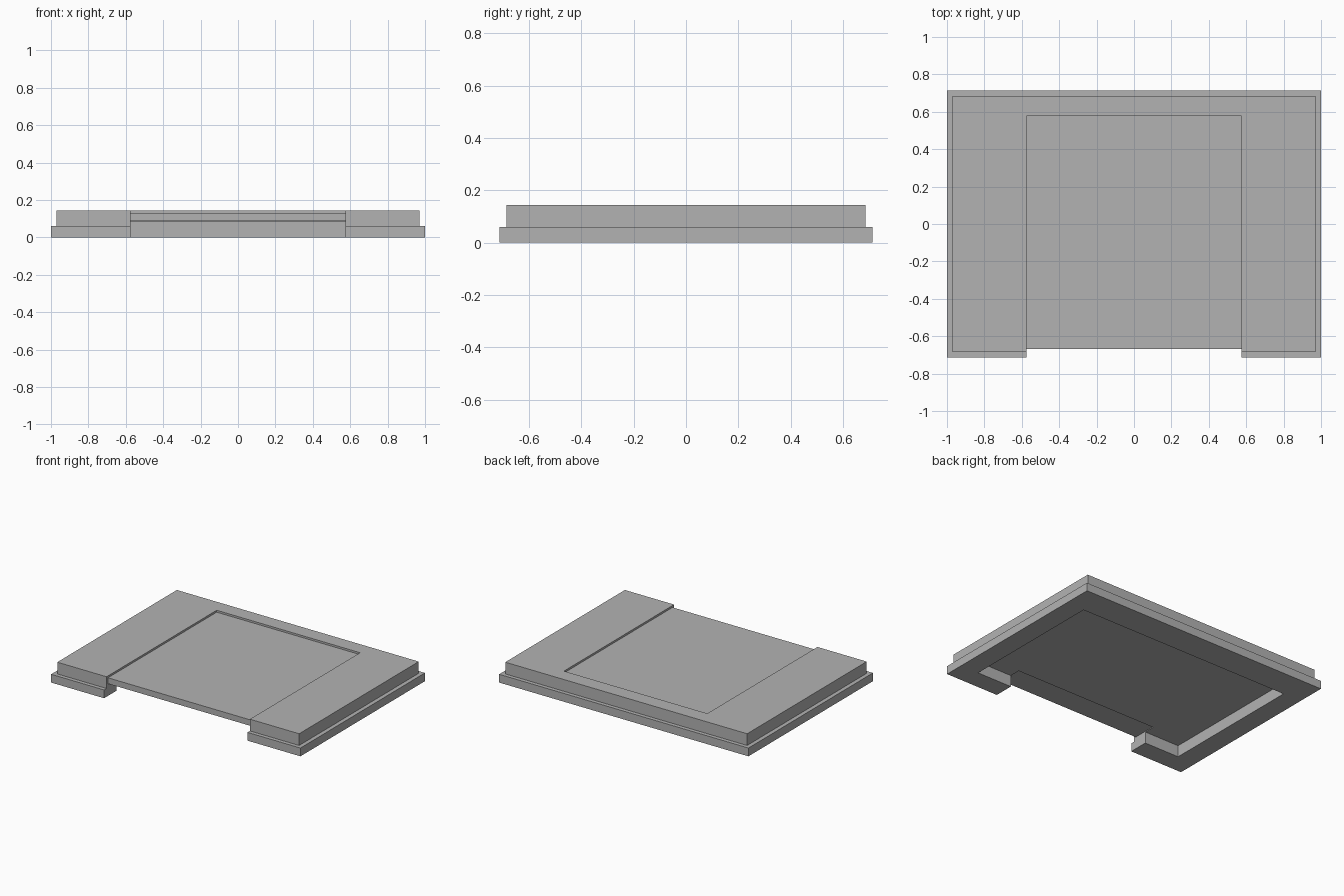
import bpy, bmesh
from mathutils import Vector

cube = bpy.data.objects.get("Cube")
if cube:
    bpy.data.objects.remove(cube, do_unlink=True)

grey = bpy.data.materials.new("plain grey")
grey.use_nodes = True
colour = (0.45, 0.45, 0.45, 1)
grey.diffuse_color = colour
grey.node_tree.nodes["Principled BSDF"].inputs["Base Color"].default_value = colour


def add_object(name, bm):
    bmesh.ops.recalc_face_normals(bm, faces=bm.faces)
    mesh = bpy.data.meshes.new(name)
    bm.to_mesh(mesh)
    bm.free()
    mesh.materials.append(grey)
    obj = bpy.data.objects.new(name, mesh)
    bpy.context.collection.objects.link(obj)
    return obj


def box(name, half_width, y0, y1, z0, z1):
    bm = bmesh.new()
    bmesh.ops.create_cube(bm, size=1)
    for v in bm.verts:
        v.co = Vector((v.co.x * 2 * half_width,
                       y0 + (v.co.y + 0.5) * (y1 - y0),
                       z0 + (v.co.z + 0.5) * (z1 - z0)))
    return add_object(name, bm)


def stepped_slab(name, tiers):
    """Closed slab whose outline changes at each (half width, half depth, z)."""
    bm = bmesh.new()
    rings = [[bm.verts.new((sx * w, sy * d, z))
              for sx, sy in ((-1, -1), (1, -1), (1, 1), (-1, 1))]
             for w, d, z in tiers]
    for low, high in zip(rings, rings[1:]):
        for i in range(4):
            j = (i + 1) % 4
            bm.faces.new((low[i], low[j], high[j], high[i]))
    bm.faces.new(rings[0][::-1])
    bm.faces.new(rings[-1])
    return add_object(name, bm)


# Flange with the narrower raised deck above it
tray = stepped_slab("tray_body", [(1, 0.713, 0), (1, 0.713, 0.06),
                                  (0.97, 0.685, 0.06), (0.97, 0.685, 0.145)])

# Openings: top recess, hollow underside, front gap and the step under the panel lip
cutters = [
    box("recess_cutter", 0.575, -1, 0.577, 0.131, 0.3),
    box("hollow_cutter", 0.855, -0.57, 0.505, -0.1, 0.083),
    box("front_gap_cutter", 0.575, -1, -0.668, -0.2, 0.4),
    box("lip_step_cutter", 0.575, -0.9, -0.49, -0.15, 0.088),
]
bpy.context.view_layer.objects.active = tray
for cutter in cutters:
    cutter.hide_render = True
    mod = tray.modifiers.new(cutter.name, "BOOLEAN")
    mod.operation = "DIFFERENCE"
    mod.solver = "EXACT"
    mod.object = cutter
    bpy.ops.object.modifier_apply(modifier=mod.name)
    bpy.data.objects.remove(cutter, do_unlink=True)
